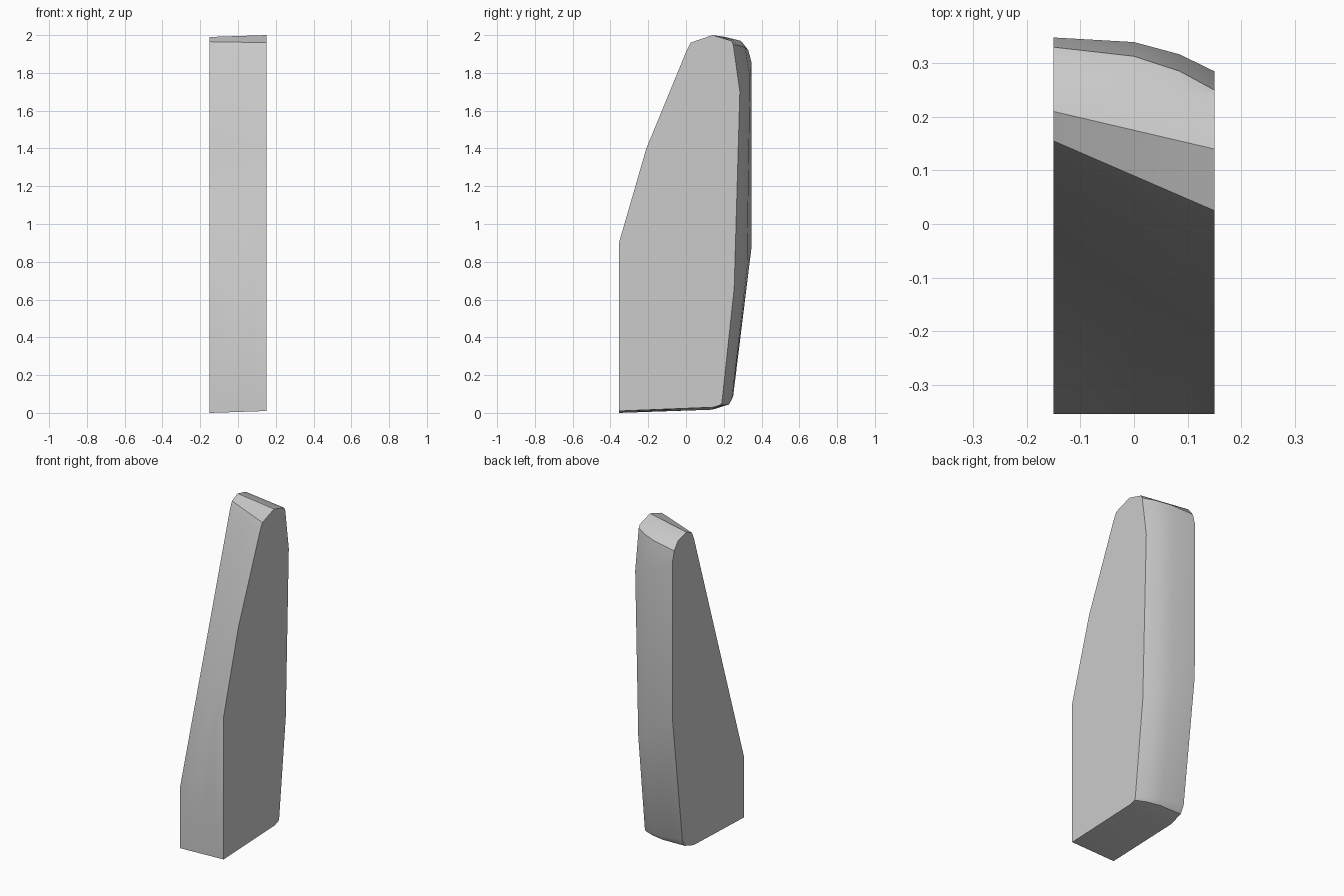
import bpy
import bmesh
import math

cube = bpy.data.objects.get("Cube")
if cube:
    bpy.data.objects.remove(cube, do_unlink=True)

# Side outlines as (y, z), starting at the front bottom and going over the top
LEFT = [(-.355, .01), (-.355, .90), (-.21, 1.4), (0, 1.91), (.025, 1.96),
        (.14, 2), (.24, 1.97), (.25, 1.95), (.285, 1.7), (.255, .66),
        (.19, .055), (.183, .042), (.145, .03)]
RIGHT = [(-.355, 0), (-.355, .38), (-.03, 1.4), (.135, 1.92), (.155, 1.965),
         (.21, 1.99), (.29, 1.97), (.33, 1.92), (.348, 1.85), (.346, .87),
         (.25, .09), (.225, .045), (.14, .017)]
# Cross-sections as (x, backward bulge of the rounded back)
SECTIONS = [(-.15, 0), (0, .023), (.085, .018), (.15, 0)]
BACK = range(7, 12)


def loft(name, material):
    """Blend one outline into the other across the width and cap both sides."""
    bm = bmesh.new()
    rings = []
    for x, bulge in SECTIONS:
        t = (x + .15) / .3
        ring = []
        for i, (a, b) in enumerate(zip(RIGHT, LEFT)):
            y = a[0] + (b[0] - a[0]) * t + (bulge if i in BACK else 0)
            ring.append(bm.verts.new((x, y, a[1] + (b[1] - a[1]) * t)))
        rings.append(ring)
    count = len(LEFT)
    for r, s in zip(rings, rings[1:]):
        for i in range(count):
            j = (i + 1) % count
            bm.faces.new((r[i], s[i], s[j], r[j]))
    bm.faces.new(rings[0])
    bm.faces.new(rings[-1])
    bmesh.ops.recalc_face_normals(bm, faces=bm.faces)
    mesh = bpy.data.meshes.new(name)
    bm.to_mesh(mesh)
    bm.free()
    mesh.materials.append(material)
    obj = bpy.data.objects.new(name, mesh)
    bpy.context.collection.objects.link(obj)
    return obj


# Plain grey stone
stone = bpy.data.materials.new("grey stone")
stone.use_nodes = True
colour = (.6, .6, .6, 1)
stone.diffuse_color = colour
stone.node_tree.nodes["Principled BSDF"].inputs["Base Color"].default_value = colour

# Tapered upright slab with a rounded back
slab = loft("upright_slab", stone)
bpy.context.view_layer.objects.active = slab
slab.select_set(True)
bpy.ops.object.shade_smooth_by_angle(angle=math.radians(35))
